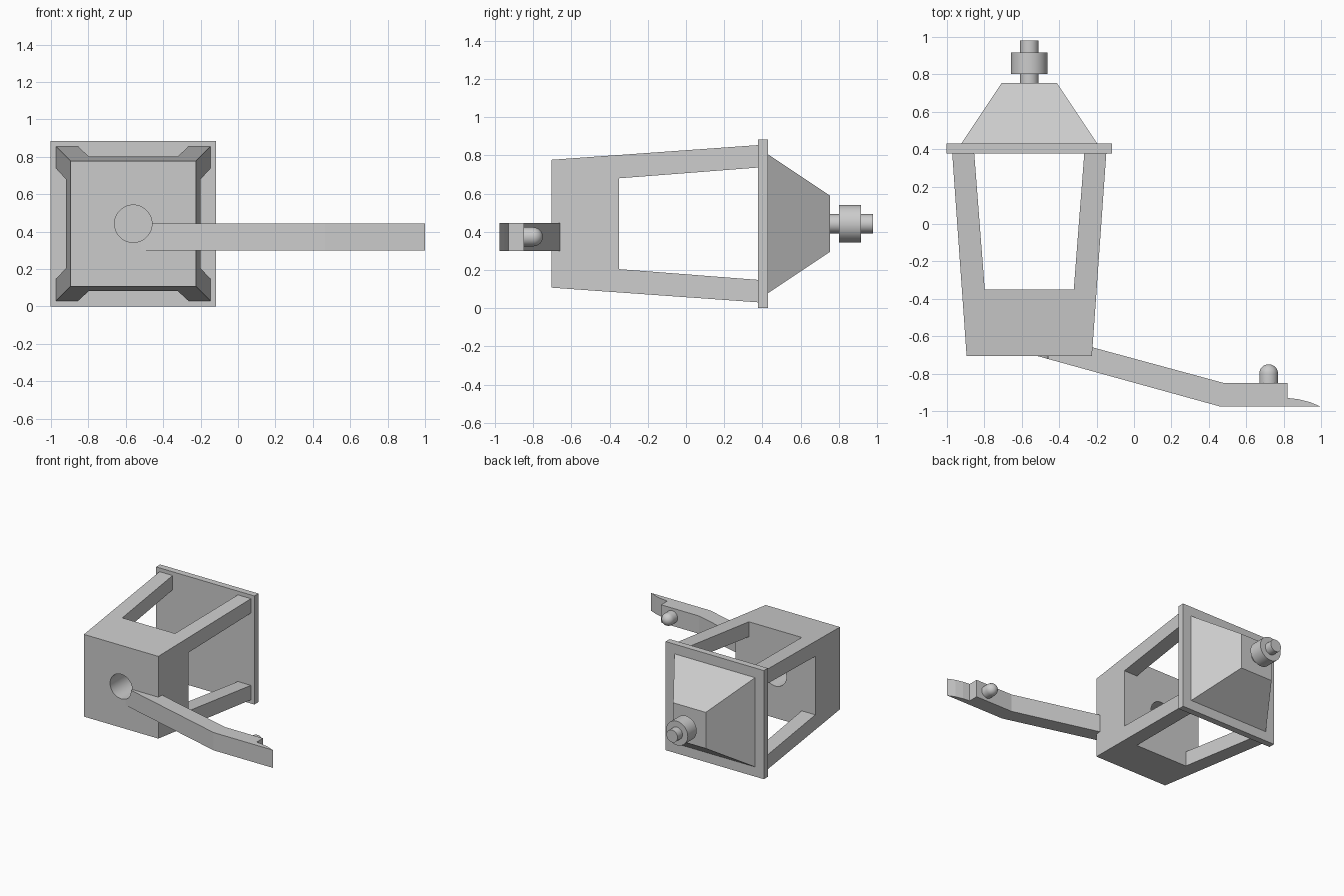
import bpy, bmesh, math
from mathutils import Matrix, Vector

if "Cube" in bpy.data.objects:
    bpy.data.objects.remove(bpy.data.objects["Cube"])

CX, CZ = -0.56, 0.4425   # axis of the lantern body

grey = bpy.data.materials.new("plain grey")
grey.use_nodes = True
grey.diffuse_color = (0.6, 0.6, 0.6, 1)
grey.node_tree.nodes["Principled BSDF"].inputs["Base Color"].default_value = (0.6, 0.6, 0.6, 1)


def finish(name, bm):
    bmesh.ops.recalc_face_normals(bm, faces=bm.faces)
    mesh = bpy.data.meshes.new(name)
    bm.to_mesh(mesh)
    bm.free()
    mesh.materials.append(grey)
    obj = bpy.data.objects.new(name, mesh)
    bpy.context.collection.objects.link(obj)
    return obj


def loft(name, ring_a, ring_b):
    """Closed solid between two matching rings of points."""
    bm = bmesh.new()
    a = [bm.verts.new(p) for p in ring_a]
    b = [bm.verts.new(p) for p in ring_b]
    bm.faces.new(a)
    bm.faces.new(b)
    for i in range(len(a)):
        j = (i + 1) % len(a)
        bm.faces.new((a[i], a[j], b[j], b[i]))
    return finish(name, bm)


def rect(y, hx, hz):
    return [(CX + sx * hx, y, CZ + sz * hz) for sx, sz in ((-1, -1), (1, -1), (1, 1), (-1, 1))]


def lathe(name, profile, x, z, steps=48):
    """Spin (radius, y) points round an axis along y."""
    bm = bmesh.new()
    verts = [bm.verts.new((x + r, y, z)) for r, y in profile]
    edges = [bm.edges.new(pair) for pair in zip(verts, verts[1:])]
    bmesh.ops.spin(bm, geom=verts + edges, cent=(x, 0, z), axis=(0, 1, 0),
                   angle=math.tau, steps=steps)
    bmesh.ops.remove_doubles(bm, verts=bm.verts, dist=0.0001)
    return finish(name, bm)


def activate(obj):
    bpy.ops.object.select_all(action='DESELECT')
    obj.select_set(True)
    bpy.context.view_layer.objects.active = obj


def cut(obj, cutter):
    mod = obj.modifiers.new("cut", 'BOOLEAN')
    mod.operation = 'DIFFERENCE'
    mod.solver = 'EXACT'
    mod.object = cutter
    activate(obj)
    bpy.ops.object.modifier_apply(modifier=mod.name)


# Tapered body with four corner posts
body = loft("body_frame", rect(-0.705, 0.335, 0.335), rect(0.38, 0.412, 0.412))
window_z = loft("window_cutter_vertical", rect(-0.35, 0.238, 0.6), rect(0.40, 0.296, 0.6))
window_x = loft("window_cutter_sideways", rect(-0.35, 0.6, 0.238), rect(0.40, 0.6, 0.296))

# Arm with a bend, a step and a curved tip
outline = [(-0.52, -0.705), (0.465, -0.977), (1.0, -0.977), (0.94, -0.952), (0.88, -0.937),
           (0.82, -0.93), (0.82, -0.85), (0.48, -0.85), (-0.22, -0.66), (-0.4, -0.62)]
arm = loft("side_arm", [(x, y, 0.30) for x, y in outline], [(x, y, 0.445) for x, y in outline])

# Round bore through the front block
bore = lathe("bore_cutter", [(0, -0.95), (0.1, -0.95), (0.1, -0.2), (0, -0.2)], CX, CZ)

for cutter in (window_z, window_x, bore):
    cut(body, cutter)
cut(arm, bore)
for cutter in (window_z, window_x, bore):
    bpy.data.objects.remove(cutter)

# Back plate and tapered cap
loft("back_plate", rect(0.378, 0.4425, 0.4425), rect(0.43, 0.4425, 0.4425))
loft("tapered_cap", rect(0.425, 0.367, 0.367), rect(0.755, 0.147, 0.147))

# Stepped knob and rounded pin
knob = lathe("end_knob", [(0, 0.75), (0.05, 0.75), (0.05, 0.802), (0.098, 0.802), (0.098, 0.917),
                          (0.05, 0.917), (0.05, 0.98), (0, 0.98)], CX, CZ)
dome = [(0.05 * math.cos(t * math.pi / 16), -0.80 + 0.05 * math.sin(t * math.pi / 16))
        for t in range(9)]
pin = lathe("arm_pin", [(0, -0.86), (0.05, -0.86)] + dome, 0.72, 0.374, 32)

for obj in (knob, pin, body):
    activate(obj)
    bpy.ops.object.shade_smooth_by_angle(angle=math.radians(30))
